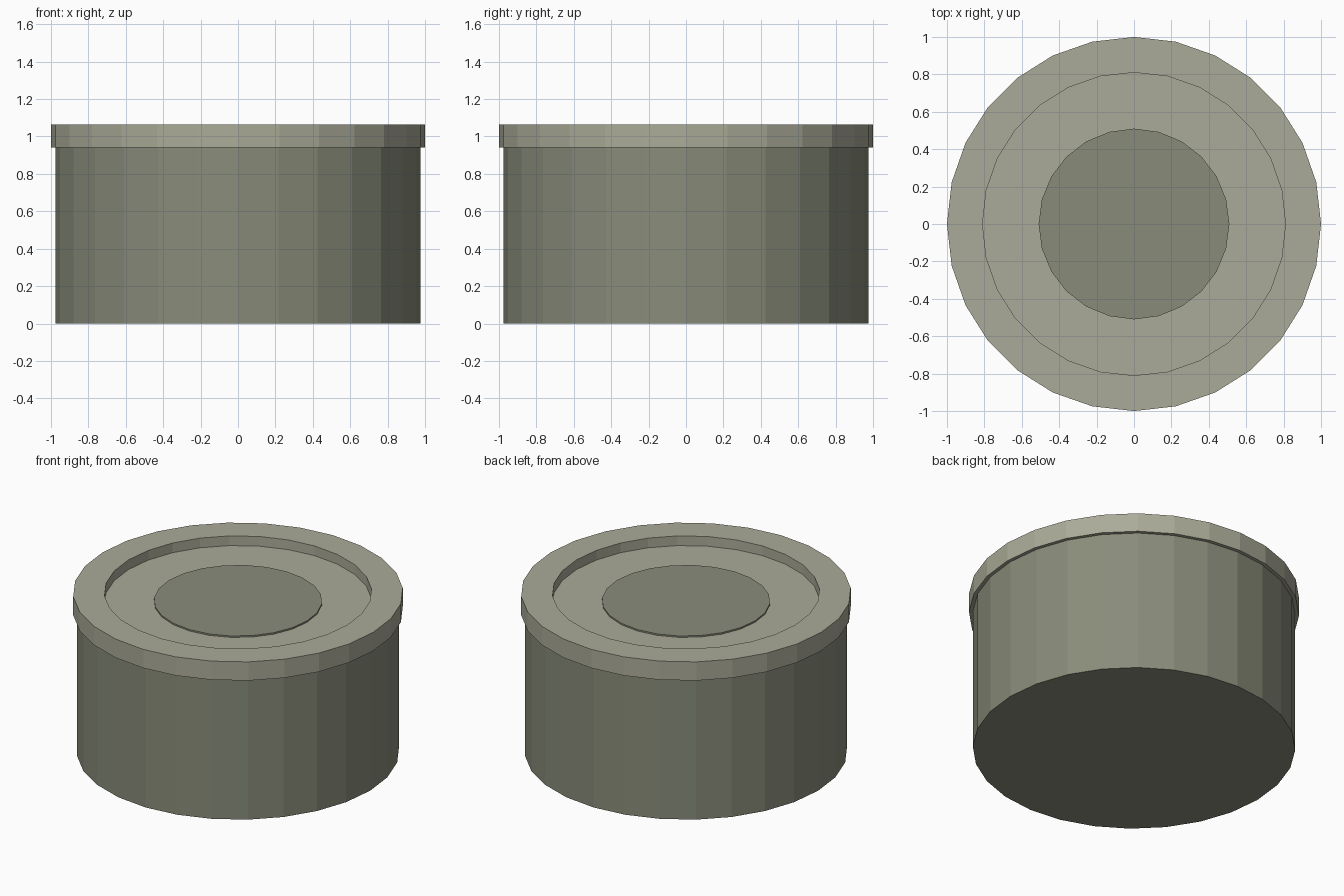
import bpy, bmesh
from math import sin, cos, tau

if "Cube" in bpy.data.objects:
    bpy.data.objects.remove(bpy.data.objects["Cube"])


def paint(name, rgb):
    mat = bpy.data.materials.new(name)
    mat.diffuse_color = (*rgb, 1.0)
    mat.use_nodes = True
    mat.node_tree.nodes["Principled BSDF"].inputs["Base Color"].default_value = mat.diffuse_color
    return mat


def turned(name, profile, sides, mat):
    """Spin a bottom-to-top (radius, z) profile round z and cap both ends."""
    bm = bmesh.new()
    rings = [[bm.verts.new((r * cos(tau * i / sides), r * sin(tau * i / sides), z))
              for i in range(sides)] for r, z in profile]
    for low, high in zip(rings, rings[1:]):
        for i in range(sides):
            j = (i + 1) % sides
            bm.faces.new((low[i], low[j], high[j], high[i]))
    bm.faces.new(rings[0][::-1])
    bm.faces.new(rings[-1])
    bmesh.ops.recalc_face_normals(bm, faces=bm.faces)
    mesh = bpy.data.meshes.new(name)
    bm.to_mesh(mesh)
    bm.free()
    mesh.materials.append(mat)
    obj = bpy.data.objects.new(name, mesh)
    bpy.context.collection.objects.link(obj)
    return obj


dark = paint("dark_olive", (0.25, 0.265, 0.195))
light = paint("light_olive", (0.41, 0.41, 0.32))

# Drum body, its top tucked inside the lid
turned("body", [(0.977, 0.0), (0.977, 0.96)], 28, dark)

# Lid with raised rim and sunken floor
turned("lid", [(1.0, 0.94), (1.0, 1.065), (0.81, 1.065), (0.81, 1.0)], 28, light)

# Thin disc lying on the lid floor
turned("centre_disc", [(0.51, 0.99), (0.51, 1.01)], 24, dark)
